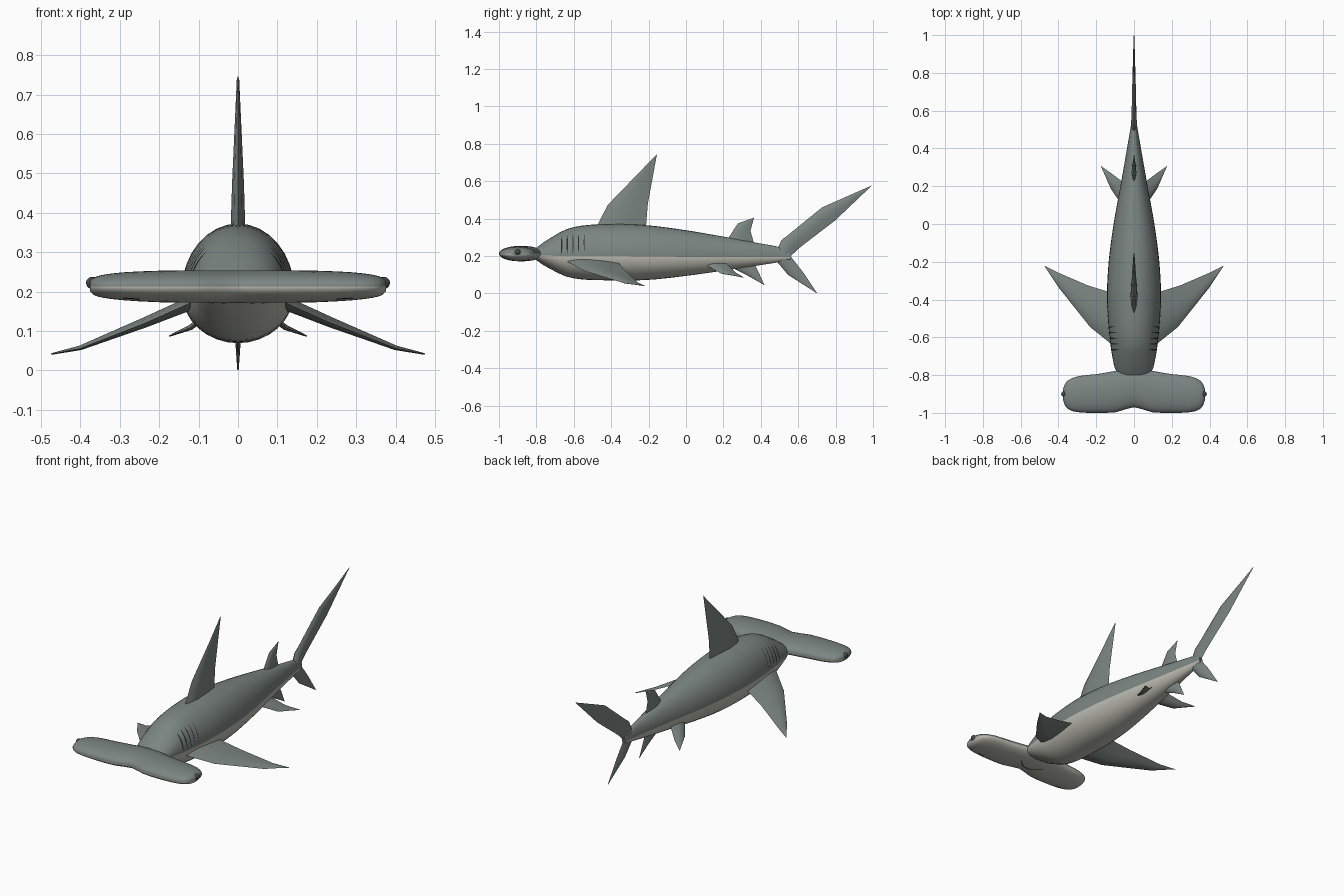
import bpy, bmesh, math
from mathutils import Vector

if "Cube" in bpy.data.objects:
    bpy.data.objects.remove(bpy.data.objects["Cube"])


def material(name, rgb):
    m = bpy.data.materials.new(name)
    m.diffuse_color = (*rgb, 1)
    m.use_nodes = True
    m.node_tree.nodes["Principled BSDF"].inputs["Base Color"].default_value = m.diffuse_color
    return m


GREY = material("slate grey", (0.20, 0.235, 0.225))
BELLY = material("pale belly", (0.50, 0.50, 0.44))
DARK = material("dark slit", (0.02, 0.022, 0.022))
EYE = material("eye grey", (0.06, 0.068, 0.068))


def finish(name, bm, mats, angle=50):
    bmesh.ops.recalc_face_normals(bm, faces=bm.faces[:])
    me = bpy.data.meshes.new(name)
    bm.to_mesh(me)
    bm.free()
    for m in mats:
        me.materials.append(m)
    ob = bpy.data.objects.new(name, me)
    bpy.context.collection.objects.link(ob)
    bpy.ops.object.select_all(action='DESELECT')
    bpy.context.view_layer.objects.active = ob
    ob.select_set(True)
    bpy.ops.object.shade_smooth_by_angle(angle=math.radians(angle))
    return ob


def loft(rings, cap=True, closed=True, pale=None):
    """Skin rings of points; pale(i) gives the material index of ring segment i."""
    bm = bmesh.new()
    vs = [[bm.verts.new(p) for p in r] for r in rings]
    n = len(rings[0])
    for a, b in zip(vs, vs[1:]):
        for i in range(n if closed else n - 1):
            j = (i + 1) % n
            f = bm.faces.new((a[i], a[j], b[j], b[i]))
            f.material_index = pale(i) if pale else 0
    if cap:
        bm.faces.new(vs[0])
        bm.faces.new(vs[-1])
    return bm


def interp(table, t):
    """Smooth interpolation of table rows keyed by their first value."""
    k = max(i for i in range(len(table) - 1) if table[i][0] <= t or i == 0)
    p1, p2 = table[k], table[k + 1]
    p0, p3 = table[max(k - 1, 0)], table[min(k + 2, len(table) - 1)]
    h = p2[0] - p1[0]
    u = (t - p1[0]) / h
    out = []
    for c in range(1, len(p1)):
        m1 = (p2[c] - p0[c]) / (p2[0] - p0[0]) * h
        m2 = (p3[c] - p1[c]) / (p3[0] - p1[0]) * h
        out.append((2*u**3 - 3*u*u + 1) * p1[c] + (u**3 - 2*u*u + u) * m1
                   + (3*u*u - 2*u**3) * p2[c] + (u**3 - u*u) * m2)
    return out


# Body: y, half width, top z, bottom z, waterline z
BODY = [(-0.80, 0.085, 0.245, 0.178, 0.205), (-0.76, 0.103, 0.275, 0.150, 0.203),
        (-0.62, 0.127, 0.350, 0.085, 0.200), (-0.40, 0.143, 0.372, 0.070, 0.200),
        (-0.20, 0.134, 0.364, 0.073, 0.198), (0.00, 0.108, 0.338, 0.094, 0.196),
        (0.20, 0.072, 0.304, 0.122, 0.196), (0.40, 0.037, 0.267, 0.152, 0.196),
        (0.50, 0.020, 0.248, 0.168, 0.195), (0.56, 0.010, 0.222, 0.182, 0.195)]


def body_point(y, ang, off=0.0):
    w, top, bot, mid = interp(BODY, y)
    s = math.sin(ang)
    h = (top if s >= 0 else mid + mid - bot) - mid
    return Vector(((w + off) * math.cos(ang), y, mid + (h + off) * s))


SEG = 32
ys = [-0.80 + 1.36 * i / 34 for i in range(35)]
finish("body", loft([[body_point(y, math.tau * i / SEG) for i in range(SEG)] for y in ys],
                    pale=lambda i: int(i >= SEG // 2)), [GREY, BELLY])

# Hammer head: |x|, front y, back y, bottom z, top z
HEAD = [(0.0, -0.970, -0.765, 0.172, 0.254), (0.05, -0.982, -0.768, 0.172, 0.254),
        (0.10, -0.997, -0.778, 0.172, 0.254), (0.20, -1.0, -0.795, 0.173, 0.253),
        (0.29, -0.997, -0.805, 0.178, 0.249), (0.34, -0.985, -0.822, 0.184, 0.243),
        (0.365, -0.962, -0.845, 0.191, 0.236), (0.376, -0.93, -0.875, 0.202, 0.226)]


def head_point(x, ang, off=0.0):
    f, b, lo, hi = interp(HEAD, abs(x))
    return Vector((x, (f + b) / 2 + (b - f) / 2 * math.cos(ang),
                   (lo + hi) / 2 + ((hi - lo) / 2 + off) * math.sin(ang)))


xs = [0, 0.025, 0.05, 0.075, 0.1, 0.15, 0.2, 0.25, 0.29, 0.32, 0.34, 0.355, 0.365, 0.372, 0.376]
xs = [-x for x in reversed(xs[1:])] + xs
finish("hammer_head", loft([[head_point(x, math.tau * i / 28) for i in range(28)] for x in xs],
                           pale=lambda i: int(i >= 14)), [GREY, BELLY])

# Eyes
for side in (-1, 1):
    bm = bmesh.new()
    bmesh.ops.create_uvsphere(bm, u_segments=16, v_segments=10, radius=0.0155)
    bmesh.ops.translate(bm, vec=(side * 0.370, -0.9, 0.222), verts=bm.verts[:])
    finish("eye", bm, [EYE])


def underside(x, y, off=0.002):
    """Point just below the head's lower surface."""
    f, b, lo, hi = interp(HEAD, abs(x))
    c = (y - (f + b) / 2) / ((b - f) / 2)
    return head_point(x, -math.acos(max(-1, min(1, c))), off)


# Mouth: curved line under the head
arc = []
for i in range(17):
    x = -0.075 + 0.15 * i / 16
    y = -0.90 + 0.05 * (x / 0.075) ** 2
    arc.append([underside(x, y - 0.004), underside(x, y + 0.004)])
finish("mouth", loft(arc, cap=False, closed=False), [DARK])

# Nostrils near the front edge
for side in (-1, 1):
    strip = [[underside(side * x, y) for y in (-0.963, -0.955)] for x in (0.25, 0.27, 0.29)]
    finish("nostril", loft(strip, cap=False, closed=False), [DARK])

# Gill slits
for side in (-1, 1):
    for k, y in enumerate((-0.665, -0.635, -0.605, -0.575, -0.545)):
        strip = []
        for i in range(11):
            t = i / 10
            w = 0.0045 * (1 - 0.15 * k) * math.sin(math.pi * (0.08 + 0.84 * t))
            a = math.radians(5 + 43 * t)
            pair = [body_point(y - w, a, 0.002), body_point(y + w, a, 0.002)]
            strip.append([Vector((side * p.x, p.y, p.z)) for p in pair])
        finish("gill_slit", loft(strip, cap=False, closed=False), [DARK])

# Lens profile across a fin chord: fraction, relative thickness
LENS = [(0, 0), (0.12, 0.6), (0.35, 1), (0.65, 0.75), (1, 0),
        (0.65, -0.75), (0.35, -1), (0.12, -0.6)]


def fin(name, sections, normal, side=1):
    """Loft a fin from (leading point, trailing point, half thickness) sections."""
    nrm = Vector(normal).normalized()
    rings = []
    for lead, trail, t in sections:
        a, b = Vector(lead), Vector(trail)
        ring = [a.lerp(b, f) + nrm * (t * k) for f, k in LENS]
        rings.append([Vector((side * p.x, p.y, p.z)) for p in ring])
    finish(name, loft(rings), [GREY], 40)


def upright(name, rows):
    fin(name, [((0, a, b), (0, c, d), t) for a, b, c, d, t in rows], (1, 0, 0))


# Fins on the centre line: leading y z, trailing y z, half thickness
upright("dorsal_fin", [(-0.485, 0.345, -0.215, 0.345, 0.019), (-0.417, 0.475, -0.204, 0.48, 0.015),
                       (-0.162, 0.738, -0.155, 0.746, 0.003)])
upright("rear_dorsal_fin", [(0.215, 0.28, 0.365, 0.262, 0.013), (0.278, 0.375, 0.345, 0.335, 0.009),
                            (0.358, 0.403, 0.364, 0.408, 0.002)])
upright("anal_fin", [(0.22, 0.15, 0.365, 0.16, 0.012), (0.332, 0.094, 0.383, 0.125, 0.008),
                     (0.415, 0.047, 0.42, 0.044, 0.002)])
upright("upper_tail_fin", [(0.475, 0.205, 0.555, 0.195, 0.017), (0.51, 0.285, 0.60, 0.238, 0.015),
                           (0.545, 0.312, 0.64, 0.27, 0.013), (0.727, 0.46, 0.797, 0.39, 0.009),
                           (0.990, 0.576, 1.0, 0.583, 0.002)])
upright("lower_tail_fin", [(0.465, 0.195, 0.555, 0.205, 0.014), (0.545, 0.10, 0.625, 0.115, 0.009),
                           (0.695, 0.004, 0.702, 0.0, 0.002)])

# Paired fins
for side in (-1, 1):
    fin("pectoral_fin", [((0.09, -0.66, 0.185), (0.10, -0.37, 0.175), 0.018),
                         ((0.233, -0.545, 0.121), (0.245, -0.325, 0.122), 0.013),
                         ((0.40, -0.335, 0.056), (0.40, -0.258, 0.060), 0.006),
                         ((0.472, -0.226, 0.042), (0.475, -0.220, 0.041), 0.002)],
        (0.4, 0, 1), side)
    fin("pelvic_fin", [((0.05, 0.08, 0.168), (0.05, 0.215, 0.165), 0.011),
                       ((0.122, 0.185, 0.108), (0.115, 0.265, 0.112), 0.007),
                       ((0.172, 0.30, 0.088), (0.175, 0.307, 0.087), 0.002)],
        (0.6, 0, 1), side)
